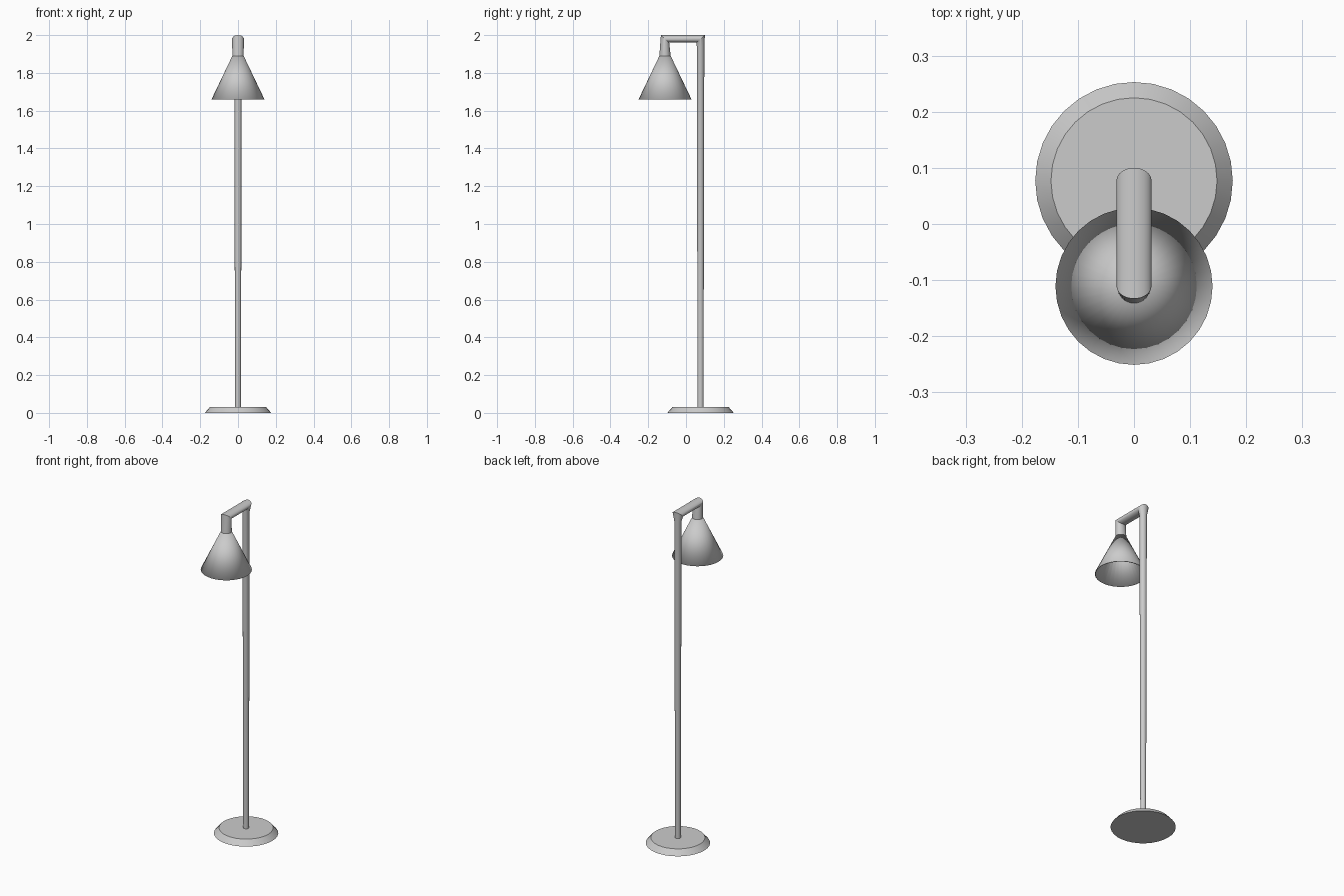
import bpy, bmesh, math
from mathutils import Vector

if "Cube" in bpy.data.objects:
    bpy.data.objects.remove(bpy.data.objects["Cube"])

SIDES = 32
POLE_Y, SHADE_Y = 0.077, -0.111


def loft(name, rings, cap_start=False, cap_end=False):
    """Skin elliptical rings given as (y, z, half width in x, (vy, vz))."""
    bm = bmesh.new()
    loops = []
    for y, z, a, (vy, vz) in rings:
        loop = []
        for i in range(SIDES):
            t = 2 * math.pi * i / SIDES
            c, s = math.cos(t), math.sin(t)
            loop.append(bm.verts.new(Vector((a * c, y + vy * s, z + vz * s))))
        loops.append(loop)
    for lo, hi in zip(loops, loops[1:]):
        for i in range(SIDES):
            j = (i + 1) % SIDES
            bm.faces.new((lo[i], lo[j], hi[j], hi[i]))
    if cap_start:
        bm.faces.new(loops[0][::-1])
    if cap_end:
        bm.faces.new(loops[-1])
    mesh = bpy.data.meshes.new(name)
    bm.to_mesh(mesh)
    bm.free()
    obj = bpy.data.objects.new(name, mesh)
    bpy.context.collection.objects.link(obj)
    bpy.ops.object.select_all(action='DESELECT')
    bpy.context.view_layer.objects.active = obj
    obj.select_set(True)
    bpy.ops.object.shade_smooth_by_angle(angle=math.radians(20))
    return obj


def disc(y, z, r):
    return (y, z, r, (r, 0))


# Round weighted foot with a bevelled rim
loft("base", [disc(POLE_Y, 0, 0.176), disc(POLE_Y, 0.032, 0.148)], True, True)

# Tapered pole, mitred horizontal arm and short neck as one bent tube
loft("pole_and_arm", [
    disc(POLE_Y, 0.03, 0.0155),
    disc(POLE_Y, 1.94, 0.02),
    (POLE_Y + 0.001, 1.98, 0.031, (0.022, 0.02)),
    (SHADE_Y, 1.98, 0.031, (-0.022, 0.02)),
    (SHADE_Y, 1.89, 0.03, (-0.03, 0)),
])

# Hollow conical shade, open at the bottom
shade = loft("lamp_shade", [disc(SHADE_Y, 1.66, 0.14), disc(SHADE_Y, 1.89, 0.03)])
wall = shade.modifiers.new("wall", 'SOLIDIFY')
wall.thickness = 0.004
wall.offset = -1
